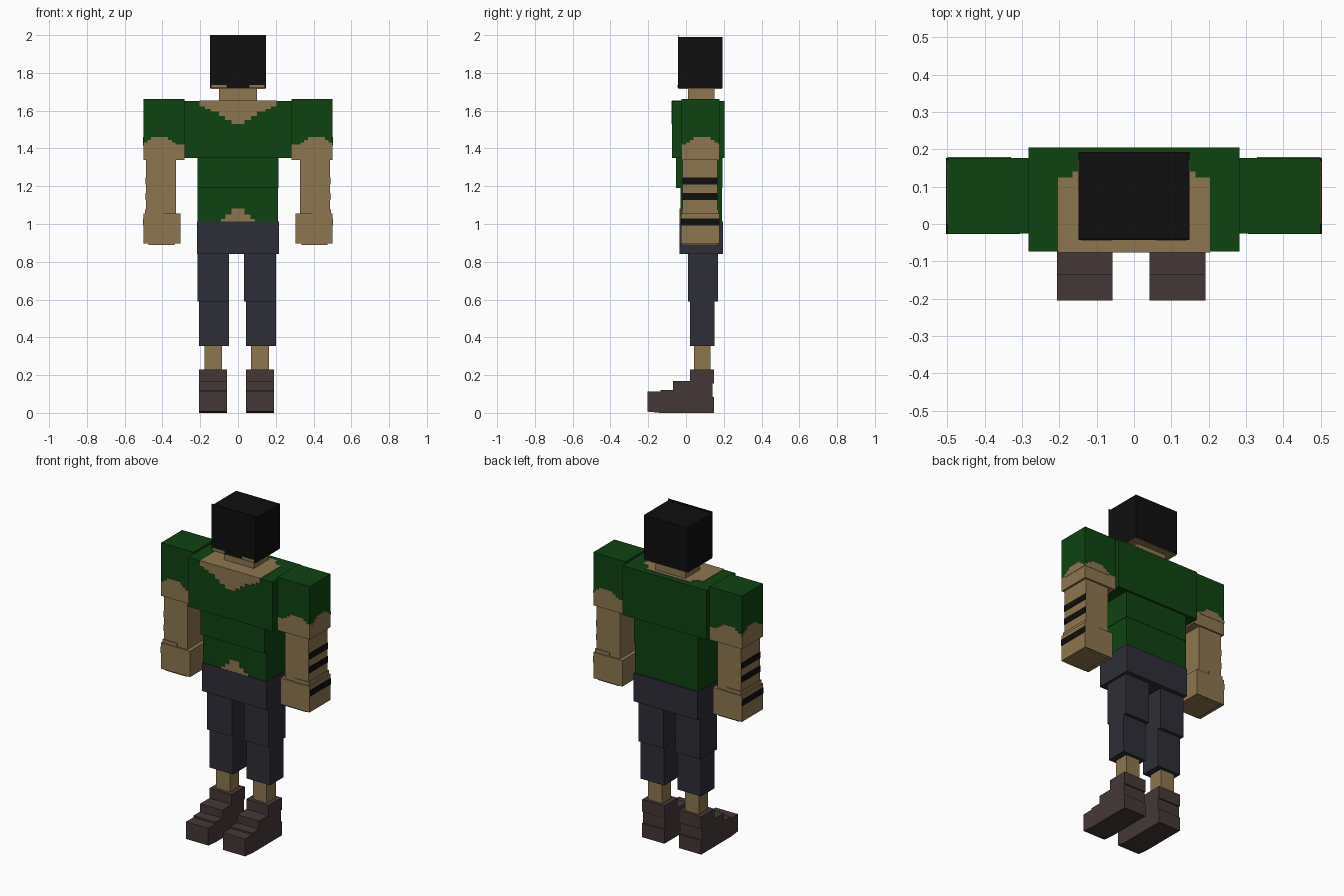
import bpy
import bmesh
from mathutils import Vector

default = bpy.data.objects.get("Cube")
if default:
    bpy.data.objects.remove(default, do_unlink=True)


def material(name, rgb):
    m = bpy.data.materials.new(name)
    m.use_nodes = True
    m.diffuse_color = (*rgb, 1)
    bsdf = m.node_tree.nodes["Principled BSDF"]
    bsdf.inputs["Base Color"].default_value = (*rgb, 1)
    bsdf.inputs["Roughness"].default_value = 0.9
    return m


SKIN = material("skin", (0.27, 0.18, 0.08))
GREEN = material("shirt green", (0.0045, 0.056, 0.0055))
BLACK = material("hair black", (0.0045, 0.0045, 0.0045))
NAVY = material("trouser slate", (0.027, 0.027, 0.038))
BROWN = material("boot brown", (0.06, 0.039, 0.039))


def prism(name, points, axis, lo, hi, mat):
    """Extrude a 2D outline along an axis; outline uses the other two axes in order."""
    bm = bmesh.new()

    def place(p, d):
        co = list(p)
        co.insert(axis, d)
        return bm.verts.new(co)

    face = bm.faces.new([place(p, lo) for p in points])
    offset = Vector((0, 0, 0))
    offset[axis] = hi - lo
    ext = bmesh.ops.extrude_face_region(bm, geom=[face])
    moved = [v for v in ext["geom"] if isinstance(v, bmesh.types.BMVert)]
    bmesh.ops.translate(bm, verts=moved, vec=offset)
    bmesh.ops.recalc_face_normals(bm, faces=bm.faces)
    mesh = bpy.data.meshes.new(name)
    bm.to_mesh(mesh)
    bm.free()
    mesh.materials.append(mat)
    ob = bpy.data.objects.new(name, mesh)
    bpy.context.collection.objects.link(ob)
    return ob


def box(name, x, y, z, mat):
    x0, x1 = sorted(x)
    return prism(name, [(x0, y[0]), (x1, y[0]), (x1, y[1]), (x0, y[1])], 2, *z, mat)


def stepped(base, steps, centre=0.0):
    """Symmetric pixel-stair outline: each step is (half width, level)."""
    half, level = [], base
    for w, nxt in steps:
        half += [(w, level), (w, nxt)]
        level = nxt
    return [(centre + w, h) for w, h in half] + [(centre - w, h) for w, h in reversed(half)]


# Head, with a skin underside and jaw marks
box("head", (-0.148, 0.148), (-0.04, 0.193), (1.72, 1.99), BLACK)
box("hair_front", (-0.148, 0.148), (-0.043, -0.039), (1.72, 2.0), BLACK)
box("head_underside", (-0.146, 0.146), (-0.04, 0.19), (1.715, 1.722), SKIN)
box("neck", (-0.1, 0.1), (0.01, 0.15), (1.6, 1.718), SKIN)
for s, side in ((1, "left"), (-1, "right")):
    box(side + "_jaw_mark", (s * 0.06, s * 0.14), (-0.045, -0.041), (1.722, 1.737), SKIN)

# Torso
box("chest", (-0.283, 0.283), (-0.073, 0.205), (1.35, 1.65), GREEN)
box("midriff", (-0.215, 0.215), (-0.053, 0.192), (1.19, 1.352), GREEN)
box("belly", (-0.215, 0.212), (-0.03, 0.19), (1.0, 1.192), GREEN)
box("hips", (-0.217, 0.217), (-0.035, 0.197), (0.84, 1.012), NAVY)

# Neckline and bare belly patches
prism("neckline_front", stepped(1.652, [(0.203, 1.622), (0.175, 1.608), (0.145, 1.595),
      (0.1, 1.572), (0.07, 1.55), (0.035, 1.53)]), 1, -0.076, -0.072, SKIN)
prism("neckline_top", stepped(-0.075, [(0.203, 0.125), (0.165, 0.14), (0.15, 0.17)]),
      2, 1.648, 1.653, SKIN)
prism("bare_belly", stepped(1.01, [(0.09, 1.027), (0.065, 1.05), (0.035, 1.083)]),
      1, -0.034, -0.029, SKIN)

# Arms
BUMP = [(0.085, 1.432), (0.065, 1.445), (0.045, 1.46)]
for s, side in ((1, "left"), (-1, "right")):
    box(side + "_sleeve", (s * 0.283, s * 0.5), (-0.025, 0.177), (1.42, 1.663), GREEN)
    box(side + "_upper_arm", (s * 0.283, s * 0.5), (-0.025, 0.177), (1.34, 1.422), SKIN)
    prism(side + "_sleeve_edge_front", stepped(1.415, BUMP, s * 0.415), 1, -0.027, 0.179, SKIN)
    lo, hi = sorted((s * 0.281, s * 0.502))
    prism(side + "_sleeve_edge_side", stepped(1.415, BUMP, 0.085), 0, lo, hi, SKIN)
    box(side + "_forearm", (s * 0.328, s * 0.487), (-0.018, 0.167), (1.03, 1.342), SKIN)
    box(side + "_hand", (s * 0.305, s * 0.5), (-0.027, 0.177), (0.897, 1.055), SKIN)
    box(side + "_wrist", (s * 0.395, s * 0.492), (-0.022, 0.172), (1.04, 1.077), SKIN)
    box(side + "_fingertips", (s * 0.335, s * 0.475), (-0.02, 0.17), (0.89, 0.9), SKIN)
    # Dark bands on the outer side
    for i, z in enumerate((1.21, 1.127)):
        box(f"{side}_arm_band_{i}", (s * 0.486, s * 0.49), (-0.018, 0.167), (z, z + 0.037), BLACK)
    box(side + "_hand_band", (s * 0.499, s * 0.503), (-0.027, 0.177), (0.993, 1.03), BLACK)

# Legs: the same leg repeated at an offset
BOOT = [(-0.205, 0.007), (-0.135, 0.0), (0.148, 0.0), (0.148, 0.085), (0.14, 0.085),
        (0.14, 0.155), (0.148, 0.155), (0.148, 0.23), (0.02, 0.23), (0.02, 0.17),
        (-0.07, 0.17), (-0.07, 0.122), (-0.135, 0.122), (-0.135, 0.112), (-0.205, 0.112)]
for dx, side in ((0.0, "right"), (0.248, "left")):
    box(side + "_thigh", (dx - 0.215, dx - 0.048), (0.01, 0.17), (0.59, 0.842), NAVY)
    box(side + "_shin", (dx - 0.206, dx - 0.048), (0.022, 0.15), (0.355, 0.592), NAVY)
    box(side + "_ankle", (dx - 0.178, dx - 0.084), (0.042, 0.13), (0.22, 0.357), SKIN)
    prism(side + "_boot", BOOT, 0, dx - 0.206, dx - 0.057, BROWN)
